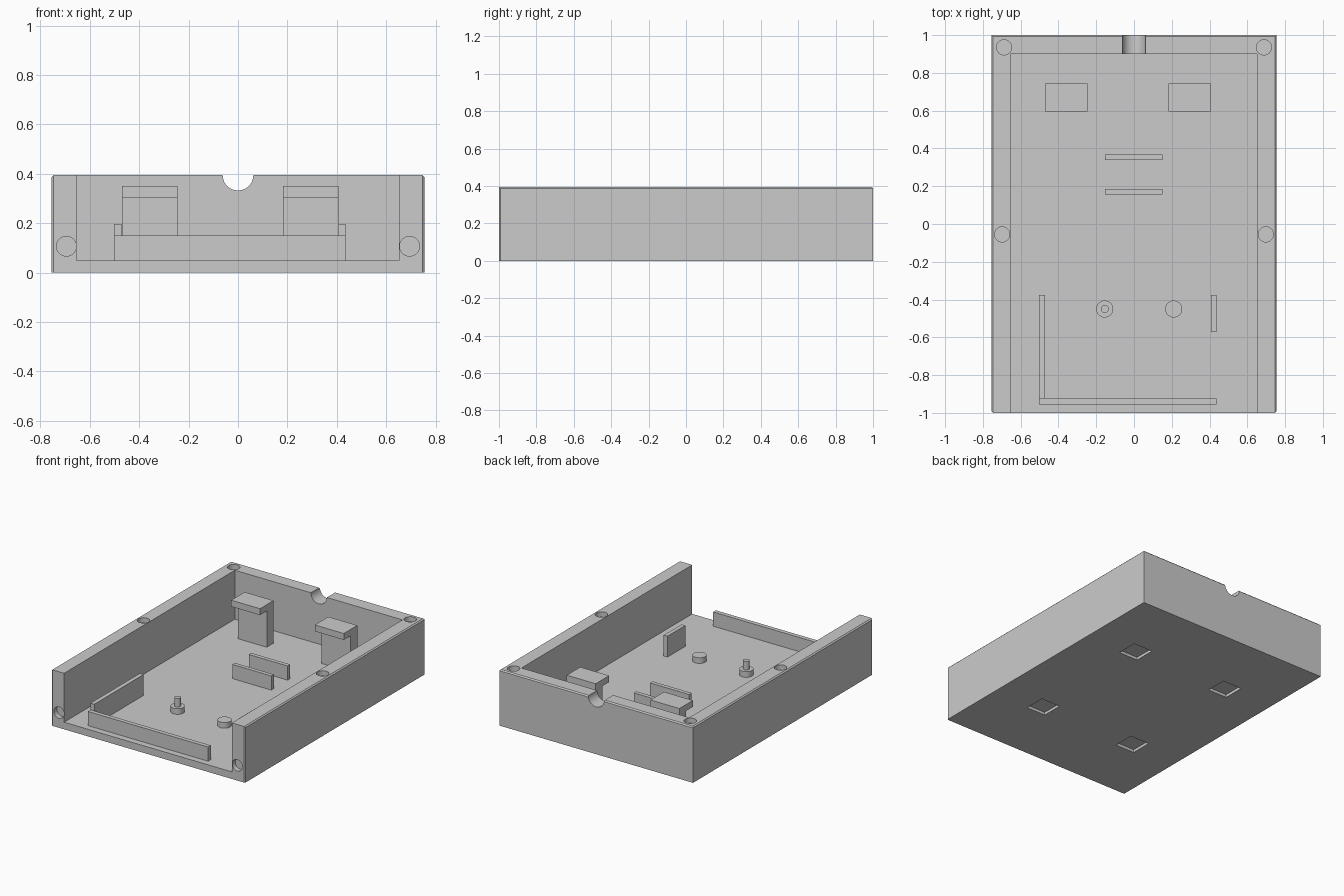
import bpy, bmesh, math
from mathutils import Matrix, Vector

if "Cube" in bpy.data.objects:
    bpy.data.objects.remove(bpy.data.objects["Cube"])

grey = bpy.data.materials.new("plain grey")
grey.diffuse_color = (0.6, 0.6, 0.6, 1)
grey.use_nodes = True
grey.node_tree.nodes["Principled BSDF"].inputs["Base Color"].default_value = grey.diffuse_color


def make(name, bm):
    mesh = bpy.data.meshes.new(name)
    bm.to_mesh(mesh)
    bm.free()
    mesh.materials.append(grey)
    obj = bpy.data.objects.new(name, mesh)
    bpy.context.collection.objects.link(obj)
    return obj


def box_mesh(x0, x1, y0, y1, z0, z1):
    bm = bmesh.new()
    centre = Vector((x0 + x1, y0 + y1, z0 + z1)) / 2
    size = Matrix.Diagonal((x1 - x0, y1 - y0, z1 - z0, 1))
    bmesh.ops.create_cube(bm, size=1, matrix=Matrix.Translation(centre) @ size)
    return bm


def box(name, *bounds):
    return make(name, box_mesh(*bounds))


def cylinder(name, x, y, z, r, length, along_y=False):
    # centred on the given point
    bm = bmesh.new()
    m = Matrix.Translation((x, y, z))
    if along_y:
        m = m @ Matrix.Rotation(math.pi / 2, 4, 'X')
    bmesh.ops.create_cone(bm, cap_ends=True, segments=48, radius1=r, radius2=r,
                          depth=length, matrix=m)
    return make(name, bm)


def shade(obj):
    bpy.ops.object.select_all(action='DESELECT')
    obj.select_set(True)
    bpy.context.view_layer.objects.active = obj
    bpy.ops.object.shade_smooth_by_angle(angle=math.radians(30))


def cut(target, cutter):
    mod = target.modifiers.new("cut", 'BOOLEAN')
    mod.operation = 'DIFFERENCE'
    mod.solver = 'EXACT'
    mod.object = cutter
    bpy.context.view_layer.objects.active = target
    bpy.ops.object.modifier_apply(modifier=mod.name)
    bpy.data.objects.remove(cutter, do_unlink=True)


W, H, FLOOR = 0.755, 0.395, 0.05

# case block with a fine chamfer on the upper rim and front corners
bm = box_mesh(-W, W, -1, 1, 0, H)
rim = []
for e in bm.edges:
    mid = (e.verts[0].co + e.verts[1].co) / 2
    top = mid.z > H - 0.01 and mid.y > -0.9
    front_corner = mid.y < -0.9 and abs(mid.x) > 0.7 and 0.1 < mid.z < 0.3
    if top or front_corner:
        rim.append(e)
bmesh.ops.bevel(bm, geom=rim, offset=0.008, segments=1, affect='EDGES')
case = make("case", bm)

# open-fronted interior and cable notch
cut(case, box("interior_cutter", -0.655, 0.652, -1.2, 0.9, FLOOR, 0.6))
cut(case, cylinder("notch_cutter", 0, 0.95, H, 0.062, 0.3, True))

# shallow round sockets on the rim and front, square foot recesses below
for s in (-1, 1):
    cut(case, cylinder("socket_cutter", s * 0.688, 0.935, H, 0.04, 0.07))
    cut(case, cylinder("socket_cutter", s * 0.698, -0.055, H, 0.04, 0.07))
    cut(case, cylinder("socket_cutter", s * 0.695, -1, 0.107, 0.04, 0.07, True))
    for t in (-1, 1):
        x, y = s * 0.38, t * 0.47
        cut(case, box("foot_cutter", x - 0.075, x + 0.075,
                      y - 0.075, y + 0.075, -0.1, 0.02))
shade(case)

# hooked retaining clips
for side, x0, x1 in (("left", -0.47, -0.245), ("right", 0.182, 0.408)):
    box(side + "_clip_stem", x0, x1, 0.67, 0.745, FLOOR - 0.005, 0.306)
    box(side + "_clip_head", x0, x1, 0.595, 0.745, 0.305, 0.35)

# pair of middle ribs
for name, y in (("front_rib", 0.17), ("rear_rib", 0.353)):
    box(name, -0.153, 0.15, y - 0.014, y + 0.014, FLOOR - 0.005, 0.15)

# board rails
box("front_rail", -0.502, 0.436, -0.955, -0.925, FLOOR - 0.005, 0.15)
box("left_rail", -0.502, -0.472, -0.925, -0.375, FLOOR - 0.005, 0.197)
box("right_rail", 0.407, 0.436, -0.573, -0.375, FLOOR - 0.005, 0.197)

# standoffs, the left one with a locating pin
for name, x, r, top in (("left_standoff", -0.155, 0.045, 0.09),
                        ("right_standoff", 0.21, 0.045, 0.09),
                        ("locating_pin", -0.155, 0.021, 0.15)):
    base = FLOOR - 0.005
    shade(cylinder(name, x, -0.45, (base + top) / 2, r, top - base))
